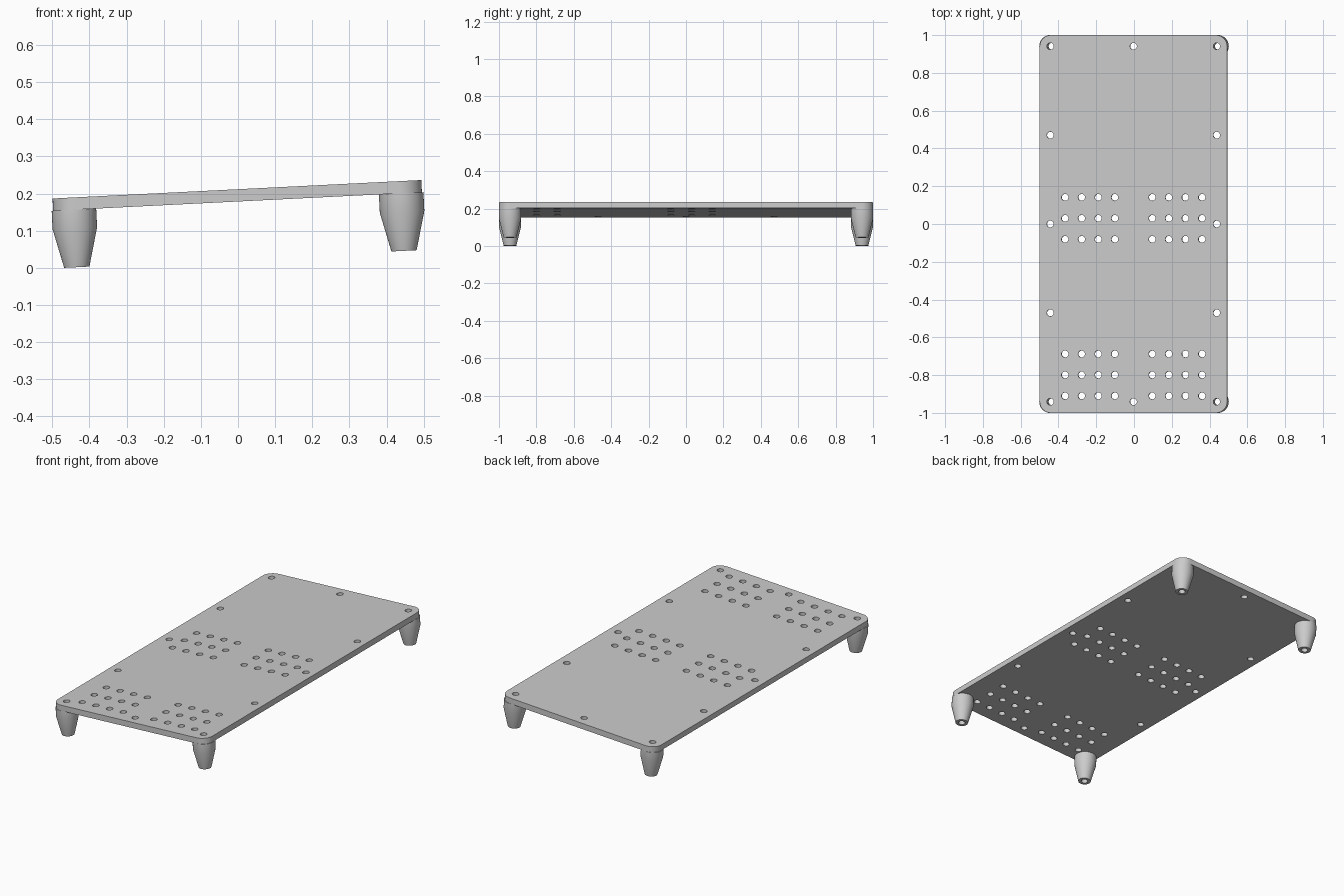
import bpy, bmesh, math
from mathutils import Matrix

if "Cube" in bpy.data.objects:
    bpy.data.objects.remove(bpy.data.objects["Cube"], do_unlink=True)

HALF_X, HALF_Y, CORNER = 0.497, 1.0, 0.06
UNDERSIDE, TOP = 0.155, 0.188
HOLE = 0.018
LEG_X, LEG_Y = 0.441, 0.941

# The whole tray leans up towards +x
TILT = Matrix.Translation((0.0065, 0, 0.0237)) @ Matrix.Rotation(-math.asin(0.05), 4, 'Y')

grey = bpy.data.materials.new("plain grey")
grey.use_nodes = True
grey.diffuse_color = (0.6, 0.6, 0.6, 1)
grey.node_tree.nodes["Principled BSDF"].inputs["Base Color"].default_value = (0.6, 0.6, 0.6, 1)


def arc(cx, cy, r, start, sweep, n):
    """Points along an arc, angles in quarter turns."""
    return [(cx + r * math.cos((start + sweep * i / n) * math.pi / 2),
             cy + r * math.sin((start + sweep * i / n) * math.pi / 2)) for i in range(n)]


def finish(obj):
    obj.data.materials.clear()
    obj.data.materials.append(grey)
    bpy.ops.object.select_all(action='DESELECT')
    obj.select_set(True)
    bpy.context.view_layer.objects.active = obj
    bpy.ops.object.shade_smooth_by_angle(angle=math.radians(20))
    obj.matrix_world = TILT @ obj.matrix_world


# Hole layout: rim screws plus four blocks of vents
holes = [(s * LEG_X, LEG_Y * k / 2) for s in (-1, 1) for k in range(-2, 3)]
holes += [(0, -LEG_Y), (0, LEG_Y)]
for centre in (0.03, -0.799):
    for row in (-1, 0, 1):
        for col in range(4):
            for s in (-1, 1):
                holes.append((s * (0.099 + 0.088 * col), centre + 0.111 * row))

# Plate: rounded outline with holes, filled and extruded
curve = bpy.data.curves.new("plate", 'CURVE')
curve.dimensions = '2D'
curve.fill_mode = 'BOTH'
curve.extrude = (TOP - UNDERSIDE) / 2


def add_loop(points):
    spline = curve.splines.new('POLY')
    spline.points.add(len(points) - 1)
    for p, (x, y) in zip(spline.points, points):
        p.co = (x, y, 0, 1)
    spline.use_cyclic_u = True


outline = []
for q, (sx, sy) in enumerate(((1, 1), (-1, 1), (-1, -1), (1, -1))):
    outline += arc(sx * (HALF_X - CORNER), sy * (HALF_Y - CORNER), CORNER, q, 16 / 15, 16)
add_loop(outline)
for x, y in holes:
    add_loop(arc(x, y, HOLE, 0, 4, 32))

plate = bpy.data.objects.new("plate", curve)
bpy.context.collection.objects.link(plate)
plate.select_set(True)
bpy.context.view_layer.objects.active = plate
bpy.ops.object.convert(target='MESH')
plate = bpy.context.view_layer.objects.active
bm = bmesh.new()
bm.from_mesh(plate.data)
bmesh.ops.remove_doubles(bm, verts=bm.verts, dist=0.00005)
bmesh.ops.recalc_face_normals(bm, faces=bm.faces)
bm.to_mesh(plate.data)
bm.free()
plate.location.z = (TOP + UNDERSIDE) / 2
bpy.context.view_layer.update()
finish(plate)


# Legs: lathed tapered tubes, bored right through
def make_leg(name, x, y, sides=48):
    profile = [(HOLE, 0), (0.034, 0), (0.06, 0.105), (0.06, UNDERSIDE), (HOLE, UNDERSIDE)]
    bm = bmesh.new()
    rings = [[bm.verts.new((px, py, h)) for px, py in arc(x, y, r, 0, 4, sides)]
             for r, h in profile]
    for a, b in zip(rings, rings[1:] + rings[:1]):
        for i in range(sides):
            j = (i + 1) % sides
            bm.faces.new((a[i], a[j], b[j], b[i]))
    bmesh.ops.recalc_face_normals(bm, faces=bm.faces)
    mesh = bpy.data.meshes.new(name)
    bm.to_mesh(mesh)
    bm.free()
    leg = bpy.data.objects.new(name, mesh)
    bpy.context.collection.objects.link(leg)
    finish(leg)


for side, sx in (("right", -1), ("left", 1)):
    for end, sy in (("front", -1), ("back", 1)):
        make_leg(f"{end}_{side}_leg", sx * LEG_X, sy * LEG_Y)
